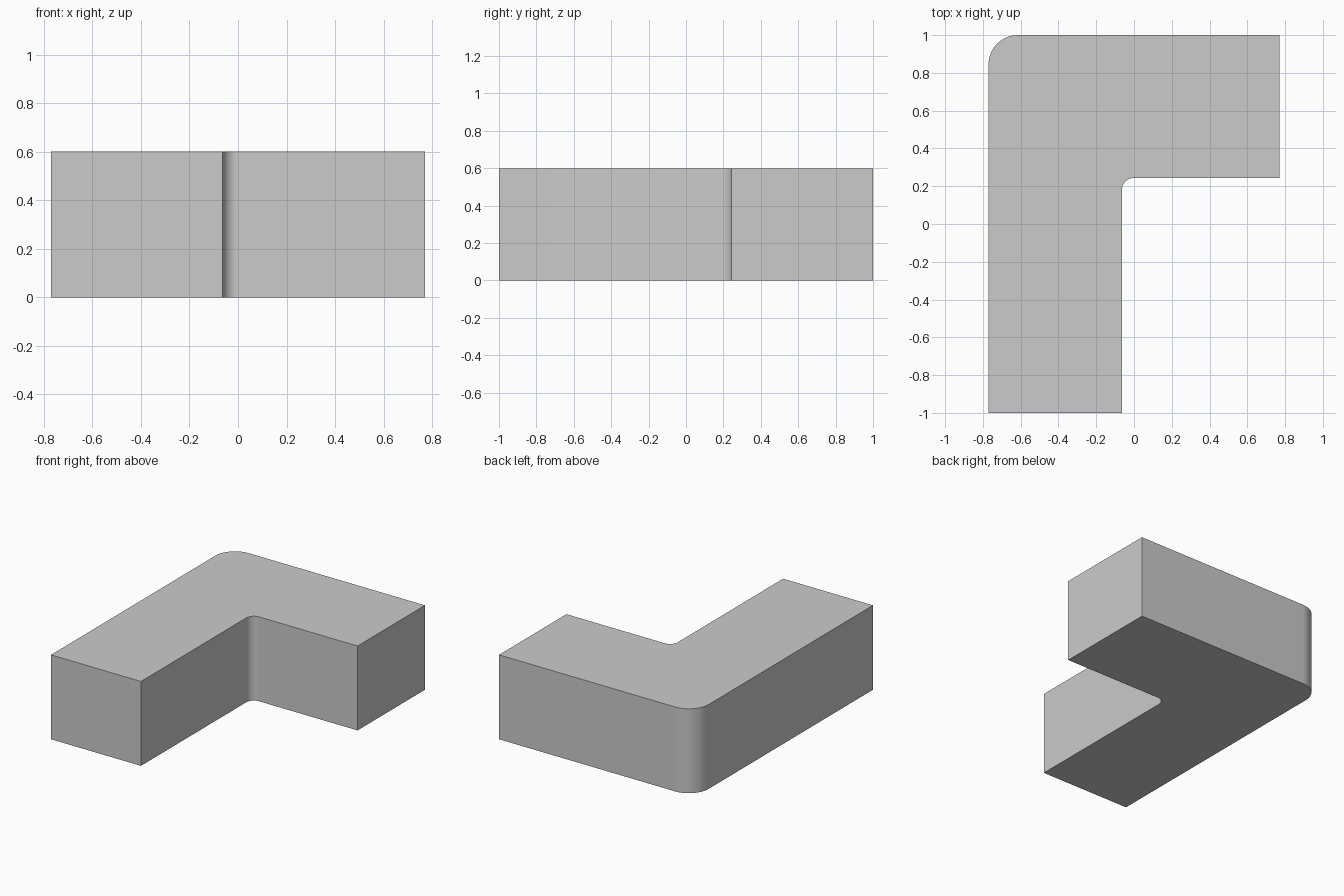
import bpy, bmesh
from math import cos, sin, radians

if "Cube" in bpy.data.objects:
    bpy.data.objects.remove(bpy.data.objects["Cube"])

HEIGHT = 0.60
LEFT, RIGHT, INNER_X = -0.77, 0.77, -0.063
FRONT, BACK, INNER_Y = -1.0, 1.0, 0.243
OUTER_R, INNER_R = 0.155, 0.06


def arc(cx, cy, r, start, end, steps):
    """Points along an arc, angles in degrees."""
    angles = [radians(start + (end - start) * i / steps) for i in range(steps + 1)]
    return [(cx + r * cos(a), cy + r * sin(a)) for a in angles]


# L-shaped outline: rounded inner corner, rounded outer corner
outline = [(LEFT, FRONT), (INNER_X, FRONT)]
outline += arc(INNER_X + INNER_R, INNER_Y - INNER_R, INNER_R, 180, 90, 16)
outline += [(RIGHT, INNER_Y), (RIGHT, BACK)]
outline += arc(LEFT + OUTER_R, BACK - OUTER_R, OUTER_R, 90, 180, 24)

# Extrude the outline into a solid block
bm = bmesh.new()
base = bm.faces.new([bm.verts.new((x, y, 0)) for x, y in outline])
top = bmesh.ops.extrude_face_region(bm, geom=[base], use_keep_orig=True)
bmesh.ops.translate(bm, vec=(0, 0, HEIGHT),
                    verts=[v for v in top["geom"] if isinstance(v, bmesh.types.BMVert)])
bmesh.ops.recalc_face_normals(bm, faces=bm.faces)

mesh = bpy.data.meshes.new("corner_block")
bm.to_mesh(mesh)
bm.free()
block = bpy.data.objects.new("corner_block", mesh)
bpy.context.collection.objects.link(block)

# Smooth the rounded corners, keep the other edges sharp
bpy.context.view_layer.objects.active = block
block.select_set(True)
bpy.ops.object.shade_smooth_by_angle(angle=radians(30))
